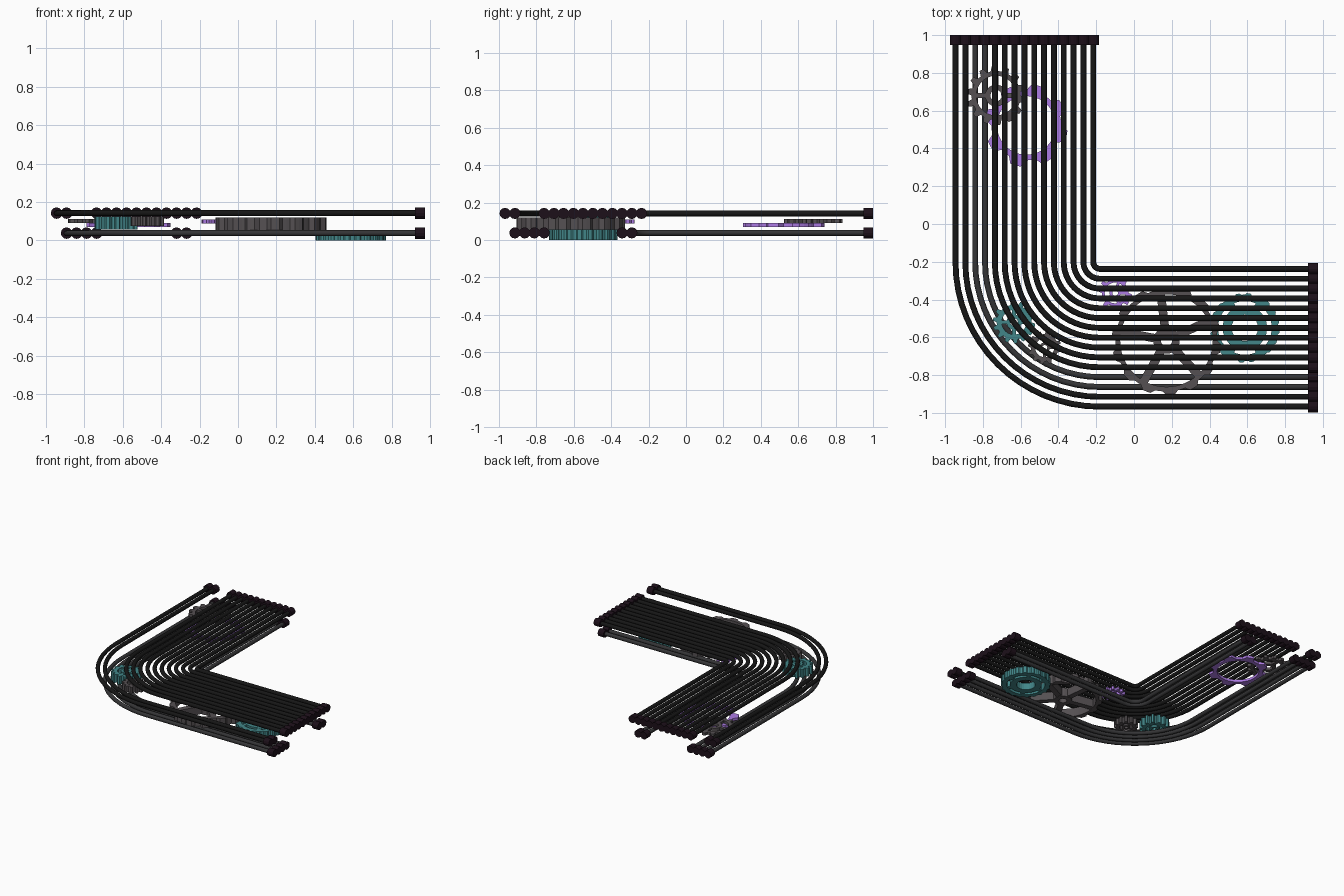
import bpy, bmesh, math
from mathutils import Matrix, Vector

if "Cube" in bpy.data.objects:
    bpy.data.objects.remove(bpy.data.objects["Cube"])


def material(name, rgb):
    m = bpy.data.materials.new(name)
    m.diffuse_color = (*rgb, 1)
    m.use_nodes = True
    m.node_tree.nodes["Principled BSDF"].inputs["Base Color"].default_value = m.diffuse_color
    return m


BLACK = material("black_pipe", (0.008, 0.008, 0.008))
GREY = material("grey_pipe", (0.035, 0.035, 0.037))
CAP = material("dark_cap", (0.012, 0.005, 0.010))
TEAL = material("teal", (0.055, 0.24, 0.25))
IRON = material("iron", (0.09, 0.08, 0.085))
PURPLE = material("purple", (0.42, 0.20, 0.78))


def finish(bm, name, mat):
    bmesh.ops.recalc_face_normals(bm, faces=bm.faces)
    me = bpy.data.meshes.new(name)
    bm.to_mesh(me)
    bm.free()
    me.materials.append(mat)
    ob = bpy.data.objects.new(name, me)
    bpy.context.collection.objects.link(ob)
    return ob


def add_cap(name, centre, axis):
    bm = bmesh.new()
    rot = Vector((0, 0, 1)).rotation_difference(axis).to_matrix().to_4x4()
    bmesh.ops.create_cone(bm, cap_ends=True, segments=12, radius1=0.03, radius2=0.03,
                          depth=0.052, matrix=Matrix.Translation(centre) @ rot)
    finish(bm, name, CAP)


# Pipes: concentric L-shaped runs, index 0 is outermost
def pipe(i, z, mat, level):
    x, y, r = -0.945 + 0.0521 * i, -0.967 + 0.0521 * i, 0.765 - 0.0521 * i
    cx, cy = x + r, y + r
    path = [(x, 0.96)]
    steps = 16
    for k in range(steps + 1):
        a = math.pi + math.pi / 2 * k / steps
        path.append((cx + r * math.cos(a), cy + r * math.sin(a)))
    path.append((0.935, y))
    bm = bmesh.new()
    rings, sides = [], 12
    for k, p in enumerate(path):
        ang = math.pi / 2 * min(max(k - 1, 0), steps) / steps
        side = Vector((-math.cos(ang), -math.sin(ang), 0))
        ring = []
        for s in range(sides):
            t = math.tau * s / sides
            ring.append(bm.verts.new(Vector((*p, z)) + 0.0155 *
                                     (side * math.cos(t) + Vector((0, 0, math.sin(t))))))
        rings.append(ring)
    for a, b in zip(rings, rings[1:]):
        for s in range(sides):
            t = (s + 1) % sides
            bm.faces.new((a[s], a[t], b[t], b[s]))
    for f in bm.faces:
        f.smooth = True
    finish(bm, f"{level}_pipe_{i}", mat)
    add_cap(f"{level}_back_cap_{i}", Vector((x, 0.974, z)), Vector((0, 1, 0)))
    add_cap(f"{level}_right_cap_{i}", Vector((0.947, y, z)), Vector((1, 0, 0)))


for i in [0, 1] + list(range(4, 15)):
    pipe(i, 0.142, BLACK, "upper")
for i in (1, 2, 3, 4, 12, 13):
    pipe(i, 0.038, GREY, "lower")


def add_ring(bm, outer, inner, z0, z1):
    n = len(outer)
    loops = []
    for z, rad in ((z0, outer), (z1, outer), (z1, [inner] * n), (z0, [inner] * n)):
        loops.append([bm.verts.new((r * math.cos(math.tau * k / n), r * math.sin(math.tau * k / n), z))
                      for k, r in enumerate(rad)])
    for j in range(4):
        a, b = loops[j], loops[(j + 1) % 4]
        for k in range(n):
            m = (k + 1) % n
            bm.faces.new((a[k], a[m], b[m], b[k]))


# Gear: toothed rim, optional hub (outer, inner radius) and spokes
def gear(name, x, y, z0, z1, tip, root, inner, teeth, mat, hub=None, spokes=0, width=0.03, turn=0.0):
    bm = bmesh.new()
    add_ring(bm, [root, root, root, tip, tip, tip] * teeth, inner, z0, z1)
    if hub:
        add_ring(bm, [hub[0]] * 24, hub[1], z0, z1)
        a, b = hub[0] * 0.96, inner * 1.03
        for s in range(spokes):
            m = (Matrix.Rotation(math.tau * s / spokes + turn, 4, 'Z')
                 @ Matrix.Translation(((a + b) / 2, 0, (z0 + z1) / 2))
                 @ Matrix.Diagonal((b - a, width, (z1 - z0) * 0.9, 1)))
            bmesh.ops.create_cube(bm, size=1, matrix=m)
    ob = finish(bm, name, mat)
    ob.location = (x, y, 0)


gear("back_iron_gear", -0.73, 0.68, 0.09, 0.112, 0.156, 0.13, 0.105, 14, IRON, (0.058, 0.03), 4, 0.025)
gear("back_purple_ring", -0.57, 0.522, 0.07, 0.09, 0.22, 0.185, 0.155, 8, PURPLE)
gear("corner_teal_gear", -0.635, -0.52, 0.058, 0.125, 0.112, 0.092, 0.065, 14, TEAL, (0.04, 0.02), 4, 0.02)
gear("corner_iron_gear", -0.473, -0.655, 0.075, 0.125, 0.088, 0.072, 0.05, 12, IRON, (0.028, 0.014), 4, 0.015)
gear("small_purple_gear", -0.10, -0.365, 0.088, 0.11, 0.09, 0.07, 0.055, 12, PURPLE, (0.03, 0.015), 5, 0.014)
gear("large_iron_gear", 0.172, -0.617, 0.048, 0.12, 0.29, 0.27, 0.245, 14, IRON, (0.07, 0.03), 5, 0.045, math.radians(25))
gear("right_teal_gear", 0.587, -0.55, 0.0, 0.055, 0.184, 0.176, 0.142, 20, TEAL, (0.118, 0.07), 6, 0.03)
